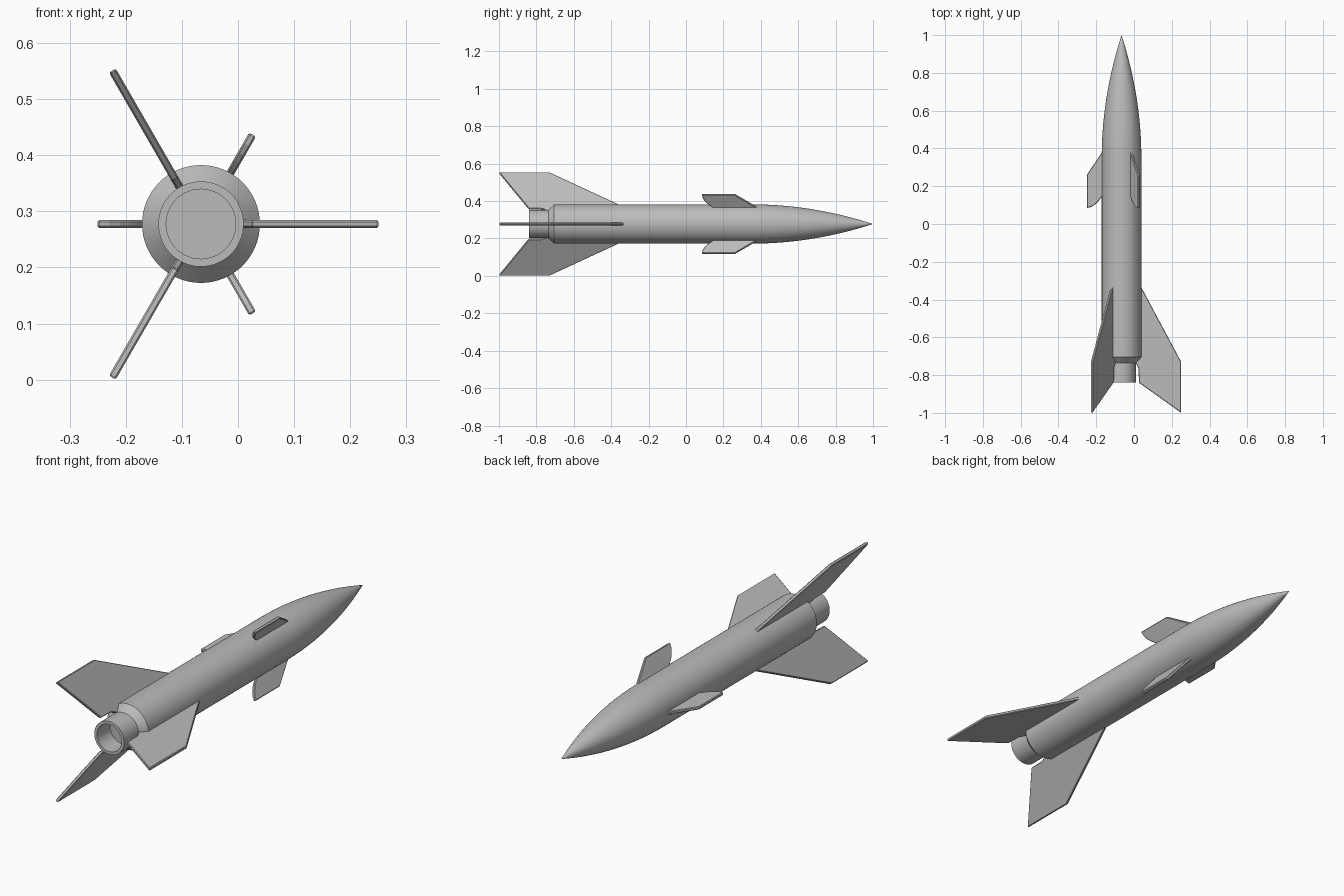
import bpy, bmesh, math
from mathutils import Matrix

cube = bpy.data.objects.get("Cube")
if cube:
    bpy.data.objects.remove(cube, do_unlink=True)

AXIS = Matrix.Translation((-0.066, 0, 0.2775))
R = 0.105          # body radius
THICK = 0.014      # fin thickness

grey = bpy.data.materials.new("light_grey")
grey.use_nodes = True
colour = (0.5, 0.5, 0.5, 1)
grey.diffuse_color = colour
grey.node_tree.nodes["Principled BSDF"].inputs["Base Color"].default_value = colour


def finish(name, bm):
    bmesh.ops.recalc_face_normals(bm, faces=bm.faces)
    mesh = bpy.data.meshes.new(name)
    bm.to_mesh(mesh)
    bm.free()
    mesh.materials.append(grey)
    obj = bpy.data.objects.new(name, mesh)
    bpy.context.collection.objects.link(obj)
    return obj


def lathe(name, profile, steps=64):
    """Spin (radius, y) points about the long axis."""
    bm = bmesh.new()
    verts = [bm.verts.new((r, y, 0)) for r, y in profile]
    edges = [bm.edges.new(pair) for pair in zip(verts, verts[1:])]
    bmesh.ops.spin(bm, geom=verts + edges, cent=(0, 0, 0), axis=(0, 1, 0),
                   angle=math.tau, steps=steps)
    bmesh.ops.remove_doubles(bm, verts=bm.verts, dist=1e-5)
    obj = finish(name, bm)
    obj.matrix_world = AXIS
    bpy.ops.object.select_all(action='DESELECT')
    obj.select_set(True)
    bpy.context.view_layer.objects.active = obj
    bpy.ops.object.shade_smooth_by_angle(angle=math.radians(25))


def fin(name, outline, angle):
    """Extrude a (radius, y) outline into a plate turned about the long axis."""
    bm = bmesh.new()
    face = bm.faces.new([bm.verts.new((r, y, -THICK / 2)) for r, y in outline])
    new = bmesh.ops.extrude_face_region(bm, geom=[face])["geom"]
    bmesh.ops.translate(bm, vec=(0, 0, THICK),
                        verts=[v for v in new if isinstance(v, bmesh.types.BMVert)])
    obj = finish(name, bm)
    obj.matrix_world = AXIS @ Matrix.Rotation(math.radians(angle), 4, 'Y')
    bevel = obj.modifiers.new("edge_bevel", 'BEVEL')
    bevel.width = 0.003
    bevel.segments = 1
    bevel.limit_method = 'ANGLE'
    bevel.angle_limit = math.radians(50)


# Body with curved nose and chamfered tail
nose_start, nose_len = 0.35, 0.65
nose = [(R * (1 - (i / 20) ** 2), nose_start + nose_len * i / 20) for i in range(21)]
lathe("body", [(0, -0.735), (0.076, -0.735), (R, -0.705)] + nose)

# Hollow exhaust nozzle
lathe("nozzle", [(0.076, -0.72), (0.076, -0.84), (0.062, -0.84),
                 (0.062, -0.745), (0, -0.745)])

# Tail fins, notched around the nozzle
tail = [(0.09, -0.31), (R, -0.335), (0.316, -0.73), (0.316, -1.0),
        (0.092, -0.84), (0.09, -0.765), (0.074, -0.735), (0.074, -0.6)]
for side, angle in (("left", 0), ("upper_right", 120), ("lower_right", 240)):
    fin("tail_fin_" + side, tail, angle)

# Forward fins with a scooped trailing edge
scoop = [(0.184 - 0.08 * math.sin(a), 0.145 - 0.06 * math.cos(a) ** 2)
         for a in (math.pi / 2 * i / 6 for i in range(7))]
forward = [(0.08, 0.39), (0.1, 0.385), (0.184, 0.26)] + scoop + [(0.08, 0.15)]
for side, angle in (("right", 180), ("upper_left", 300), ("lower_left", 60)):
    fin("forward_fin_" + side, forward, angle)
